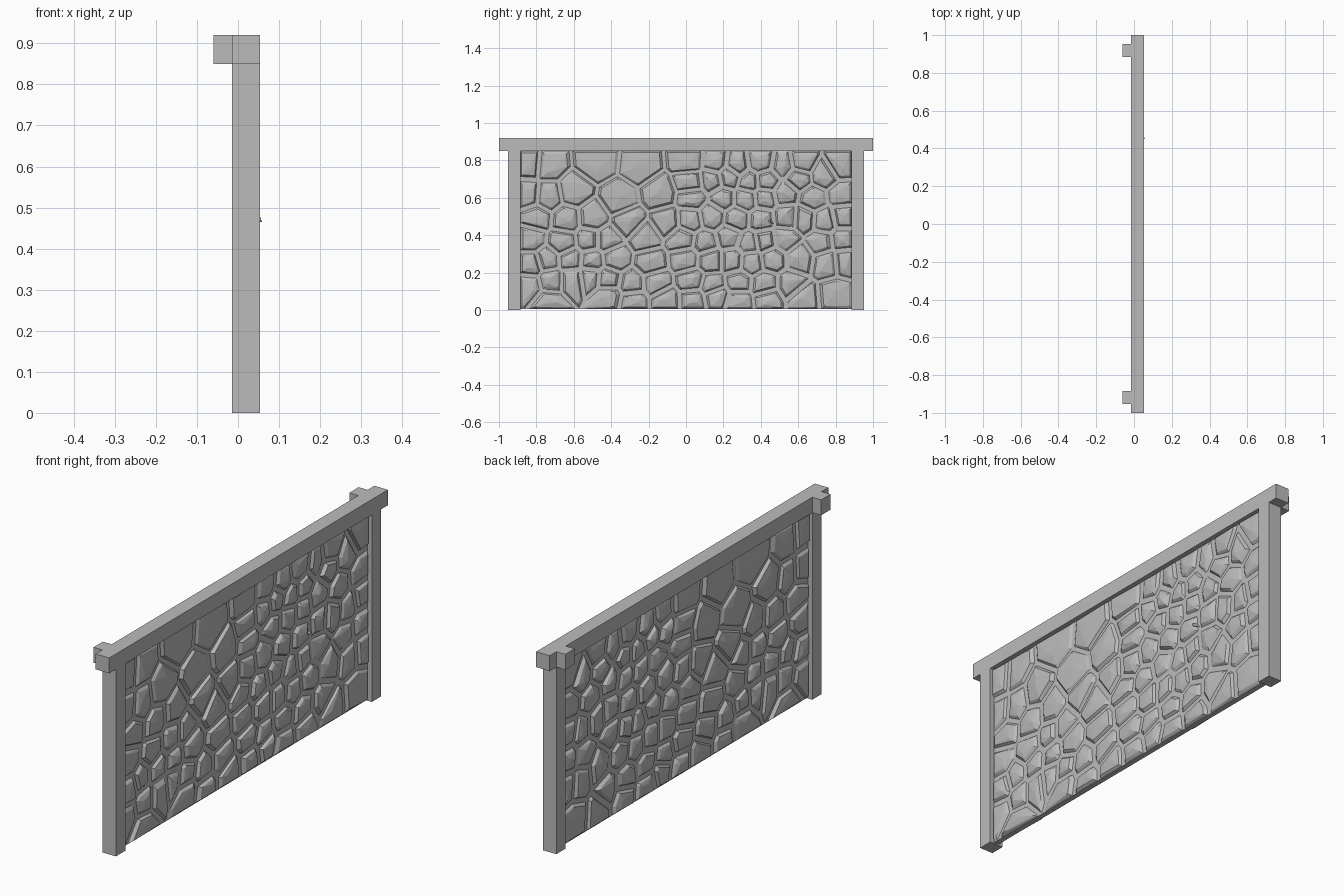
import bpy
import bmesh
import random
from mathutils import Vector

random.seed(7)
old = bpy.data.objects.get("Cube")
if old:
    bpy.data.objects.remove(old, do_unlink=True)

# One plain grey for the whole wall
grey = bpy.data.materials.new("stone grey")
grey.use_nodes = True
GREY = (0.5, 0.5, 0.5, 1)
grey.diffuse_color = GREY
grey.node_tree.nodes["Principled BSDF"].inputs["Base Color"].default_value = GREY

MID = 0.019            # centre of the wall thickness
BACK, FACE = -0.015, 0.053
TOP, BEAM = 0.92, 0.85
INNER, OUTER = 0.885, 0.952
PANEL = 0.012          # half thickness of the mortar


def add_object(name, bm):
    mesh = bpy.data.meshes.new(name)
    bm.to_mesh(mesh)
    bm.free()
    mesh.materials.append(grey)
    obj = bpy.data.objects.new(name, mesh)
    bpy.context.collection.objects.link(obj)
    return obj


def box(name, low, high):
    low, high = Vector(low), Vector(high)
    bm = bmesh.new()
    bmesh.ops.create_cube(bm, size=1)
    bmesh.ops.scale(bm, vec=high - low, verts=bm.verts)
    bmesh.ops.translate(bm, vec=(low + high) / 2, verts=bm.verts)
    return add_object(name, bm)


def clip(polygon, point, normal):
    """Keep the part of a convex polygon behind a line."""
    result = []
    for a, b in zip(polygon, polygon[1:] + polygon[:1]):
        da, db = (a - point).dot(normal), (b - point).dot(normal)
        if da <= 0:
            result.append(a)
        if da * db < 0:
            result.append(a.lerp(b, da / (da - db)))
    return result


def hull(bm, points):
    verts = [bm.verts.new(p) for p in points]
    made = bmesh.ops.convex_hull(bm, input=verts)
    loose = {v for v in made["geom_interior"] + made["geom_unused"]
             if isinstance(v, bmesh.types.BMVert)}
    bmesh.ops.delete(bm, geom=list(loose), context="VERTS")


# Frame: posts, top beam and the rear stubs at the beam ends
box("top_beam", (BACK, -1, BEAM), (FACE, 1, TOP))
for side, sign in (("right", -1), ("left", 1)):
    y0, y1 = sorted((sign * INNER, sign * OUTER))
    box(f"post_{side}", (BACK, y0, 0), (FACE, y1, BEAM))
    box(f"rear_stub_{side}", (-0.06, y0, BEAM), (BACK, y1, TOP))

# Mortar panel between the posts
box("mortar_panel", (MID - PANEL, -INNER, 0.005), (MID + PANEL, INNER, BEAM))

# Stone courses: height and stone positions along the wall, in hundredths
courses = {
    79: (-83, -74, -48, -24, 1, 16, 27, 40, 52, 62, 82),
    70: (2, 14, 23, 34, 43, 60, 74),
    61: (-84, -74, -60, -36, -14, 3, 20, 32, 42, 53, 68, 83),
    49: (-80, -64, -50, -31, -10, 2, 14, 27, 40, 54, 63, 74, 84),
    37: (-83, -66, -52, -42, -22, -2, 10, 23, 34, 42, 53, 72, 84),
    26: (-83, -74, -62, -50, -38, -19, 0, 13, 25, 35, 46, 61, 75, 85),
    15: (-84, -72, -61, -51, -42, -29, -16, 3, 14, 28, 42, 56),
    6: (-73, -42, -28, -11, 4, 16, 28, 44, 62, 80),
}
seeds = [Vector((y / 100, z / 100 + random.uniform(-0.022, 0.022)))
         for z, row in courses.items() for y in row]
corners = [Vector((y, z)) for y, z in
           ((-INNER, 0.008), (INNER, 0.008), (INNER, BEAM), (-INNER, BEAM))]

# Irregular faceted stones, each running right through the panel
stones = bmesh.new()
for seed in seeds:
    gap = random.uniform(0.009, 0.014)
    cell = corners
    for other in seeds:
        if other is not seed and (other - seed).length < 0.6:
            normal = (other - seed).normalized()
            cell = clip(cell, (seed + other) / 2 - normal * gap, normal)
    if len(cell) < 3:
        continue
    centre = sum(cell, Vector((0, 0))) / len(cell)
    size = min((p - centre).length for p in cell)
    bevel = min(0.3, 0.011 / max(size, 0.02))
    rim = PANEL + random.uniform(0.009, 0.013)
    crown = rim + random.uniform(0.004, 0.009)
    points = []
    for face in (-1, 1):
        tilt = random.uniform(-0.05, 0.05)
        for p in cell:
            shoulder = p.lerp(centre, bevel)
            points.append((MID + face * PANEL, *p))
            points.append((MID + face * (rim + tilt * (p.x - centre.x)), *shoulder))
        # A short off-centre ridge gives the broken facets
        for p in random.sample(cell, min(3, len(cell))):
            points.append((MID + face * crown, *p.lerp(centre, random.uniform(0.55, 0.9))))
    hull(stones, points)

# Sharp little chip standing just proud of the frame
hull(stones, [(0.03, 0.43, 0.48), (0.03, 0.47, 0.46), (0.03, 0.45, 0.49),
              (0.058, 0.455, 0.465), (0.054, 0.45, 0.477)])

bmesh.ops.recalc_face_normals(stones, faces=stones.faces)
bmesh.ops.dissolve_limit(stones, angle_limit=0.02, verts=stones.verts, edges=stones.edges)
add_object("wall_stones", stones)
